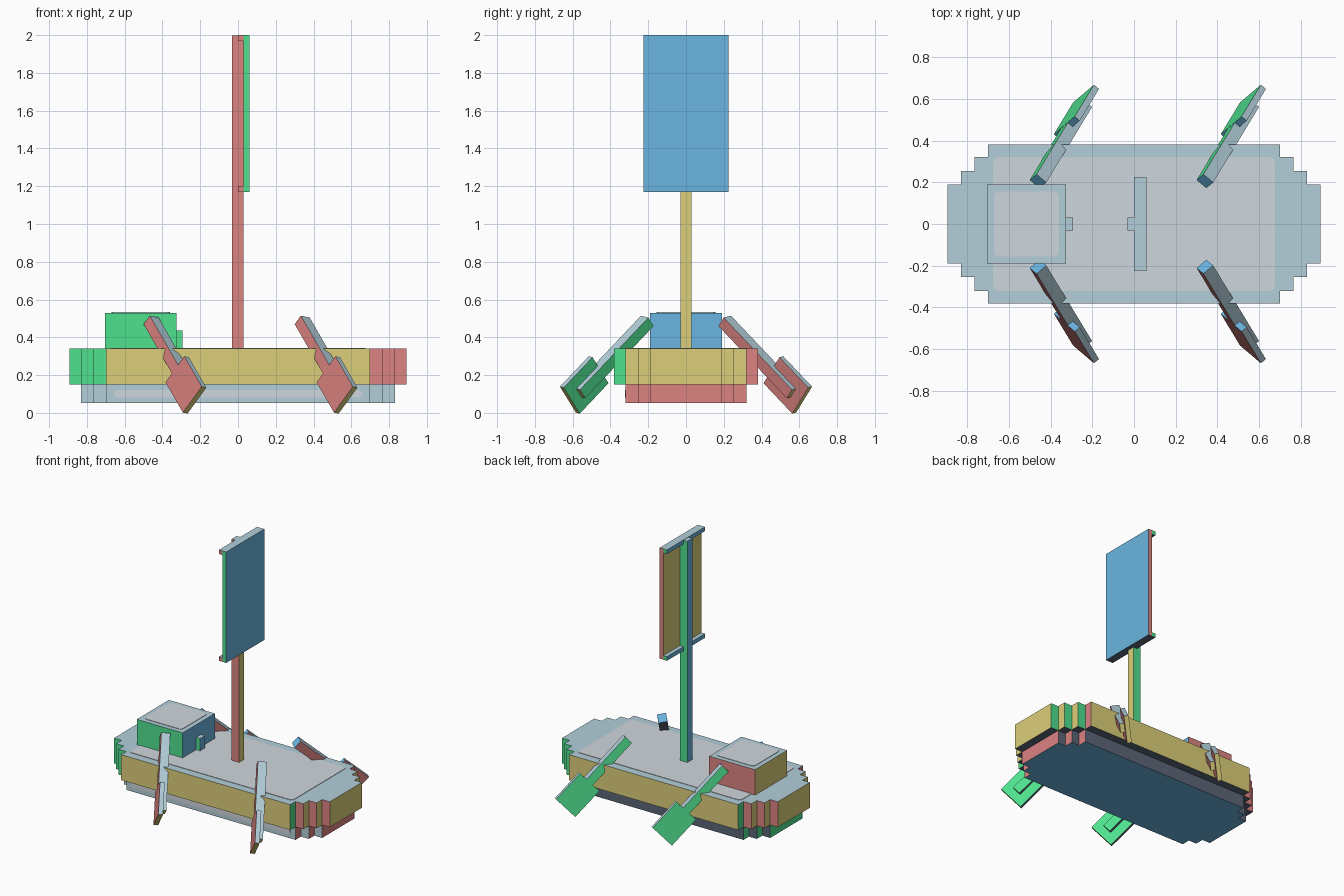
import bpy, bmesh
from mathutils import Vector, Matrix

if "Cube" in bpy.data.objects:
    bpy.data.objects.remove(bpy.data.objects["Cube"], do_unlink=True)


def material(name, rgb):
    lin = [(c / 255 / 12.92) if c < 11 else ((c / 255 + 0.055) / 1.055) ** 2.4 for c in rgb]
    m = bpy.data.materials.new(name)
    m.use_nodes = True
    m.diffuse_color = (*lin, 1)
    m.node_tree.nodes["Principled BSDF"].inputs["Base Color"].default_value = (*lin, 1)
    return m


PALETTE = {
    "blue": material("sky blue", (106, 181, 224)),
    "red": material("coral red", (220, 132, 130)),
    "yellow": material("straw yellow", (220, 207, 122)),
    "green": material("mint green", (80, 225, 143)),
    "pale": material("pale blue grey", (179, 207, 218)),
    "light": material("light grey", (207, 215, 221)),
    "dark": material("slate grey", (92, 102, 119)),
}
RING = ["blue", "red", "yellow", "green"]


def sides(turn):
    """Colours for +x, +y, -x, -y, +z, -z, with the ring of sides turned."""
    return RING[turn:] + RING[:turn] + ["pale", "dark"]


AXES = [Vector(v) for v in
        ((1, 0, 0), (0, 1, 0), (-1, 0, 0), (0, -1, 0), (0, 0, 1), (0, 0, -1))]


def box(name, lo, hi, colours, frame=None):
    """Box between two corners, each face coloured by its direction."""
    lo, hi = Vector(lo), Vector(hi)
    bm = bmesh.new()
    bmesh.ops.create_cube(bm, size=1)
    bmesh.ops.scale(bm, vec=hi - lo, verts=bm.verts)
    bmesh.ops.translate(bm, vec=(lo + hi) / 2, verts=bm.verts)
    bm.normal_update()
    names = list(dict.fromkeys(colours))
    for f in bm.faces:
        side = max(range(6), key=lambda i: f.normal.dot(AXES[i]))
        f.material_index = names.index(colours[side])
    if frame:
        bm.transform(frame)
        bmesh.ops.recalc_face_normals(bm, faces=bm.faces)
    mesh = bpy.data.meshes.new(name)
    bm.to_mesh(mesh)
    bm.free()
    for n in names:
        mesh.materials.append(PALETTE[n])
    ob = bpy.data.objects.new(name, mesh)
    bpy.context.collection.objects.link(ob)
    return ob


def panel(name, lo, hi, axis):
    """Thin light plate with clipped corners, thin along the given axis."""
    ob = box(name, lo, hi, ["light"] * 6)
    bm = bmesh.new()
    bm.from_mesh(ob.data)
    edges = [e for e in bm.edges
             if abs((e.verts[0].co - e.verts[1].co).normalized()[axis]) > 0.9]
    bmesh.ops.bevel(bm, geom=edges, offset=0.02, segments=2, profile=0.5, affect='EDGES')
    bm.to_mesh(ob.data)
    bm.free()


# Upper hull: deck, side walls and stepped ends
Z0, Z1, Z2 = 0.053, 0.15, 0.34
STEPS = [(0.70, 0.32), (0.765, 0.255), (0.83, 0.19), (0.893, 0.19)]
box("deck", (-0.7, -0.32, Z1), (0.7, 0.32, Z2), sides(0))
box("front_wall", (-0.7, -0.382, Z1), (0.7, -0.32, Z2), sides(3))
box("back_wall", (-0.7, 0.32, Z1), (0.7, 0.382, Z2), sides(1))
for i, half in enumerate((0.32, 0.255, 0.19)):
    x0, x1 = STEPS[i][0], STEPS[i + 1][0]
    box(f"left_end_step_{i + 1}", (x0, -half, Z1), (x1, half, Z2), sides(2))
    box(f"right_end_step_{i + 1}", (-x1, -half, Z1), (-x0, half, Z2), sides(0))
panel("deck_panel", (-0.675, -0.32, Z2), (0.675, 0.32, Z2 + 0.003), 2)

# Lower hull, one step narrower
KEEL = ["red", "dark", "green", "pale", "yellow", "blue"]
box("keel", (-0.7, -0.32, Z0), (0.7, 0.32, Z1), KEEL)
for i, half in enumerate((0.255, 0.19)):
    x0, x1 = STEPS[i][0], STEPS[i + 1][0]
    box(f"left_keel_step_{i + 1}", (x0, -half, Z0), (x1, half, Z1), KEEL)
    box(f"right_keel_step_{i + 1}", (-x1, -half, Z0), (-x0, half, Z1), KEEL)
panel("keel_panel", (-0.66, -0.323, 0.082), (0.66, -0.32, 0.12), 1)

# Cabin with its knob
box("cabin", (-0.705, -0.19, Z2), (-0.325, 0.19, 0.53), sides(0))
panel("cabin_panel", (-0.67, -0.155, 0.53), (-0.36, 0.155, 0.533), 2)
box("cabin_knob", (-0.325, -0.03, Z2), (-0.293, 0.03, 0.435), sides(0))

# Mast and sail with top and bottom lips
box("mast", (-0.032, -0.03, Z2), (0.03, 0.03, 1.998), sides(2))
box("sail", (0.03, -0.225, 1.17), (0.06, 0.225, 2.0), sides(0))
for name, z in (("bottom", 1.17), ("top", 1.969)):
    box(f"{name}_lip", (0, -0.225, z), (0.03, 0.225, z + 0.031), sides(2))

# Oars: local x is across the thickness, y runs down the shaft, z is up the blade
along = Vector((0.385, -0.635, -0.67)).normalized()
up = Vector((0.55, -0.49, 0.67))
up = (up - along * up.dot(along)).normalized()
across = along.cross(up)
flip = Matrix.Diagonal((1, -1, 1, 1))
for end, x in (("right", -0.46), ("left", 0.34)):
    frame = Matrix((across, along, up)).transposed().to_4x4()
    frame.translation = (x, -0.205, 0.487)
    for row, mat, a, b in (("front", frame, "red", "green"),
                           ("back", flip @ frame, "green", "red")):
        cols = [a, "yellow", b, "blue", "pale", "dark"]
        box(f"{row}_{end}_oar_shaft", (-0.031, 0, -0.031), (0.031, 0.57, 0.031), cols, mat)
        box(f"{row}_{end}_oar_blade", (0, 0.39, -0.095), (0.032, 0.63, 0.095), cols, mat)
